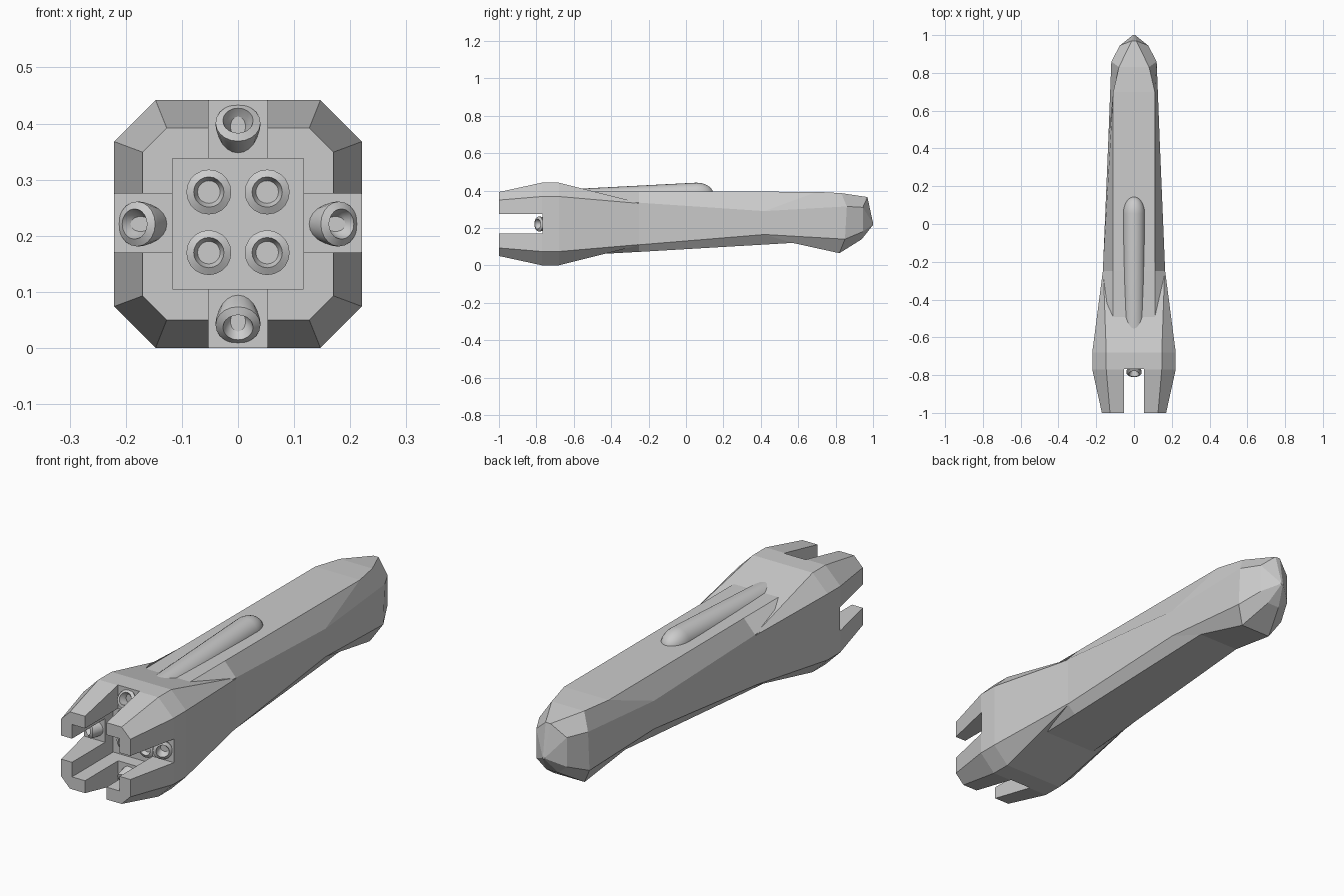
import bpy, bmesh, math
from mathutils import Vector, Matrix

if "Cube" in bpy.data.objects:
    bpy.data.objects.remove(bpy.data.objects["Cube"])


def make_object(name, bm):
    bmesh.ops.recalc_face_normals(bm, faces=bm.faces)
    mesh = bpy.data.meshes.new(name)
    bm.to_mesh(mesh)
    bm.free()
    obj = bpy.data.objects.new(name, mesh)
    bpy.context.collection.objects.link(obj)
    return obj


def loft(name, rings):
    bm = bmesh.new()
    loops = [[bm.verts.new(p) for p in ring] for ring in rings]
    n = len(loops[0])
    for a, b in zip(loops, loops[1:]):
        for i in range(n):
            j = (i + 1) % n
            bm.faces.new((a[i], a[j], b[j], b[i]))
    bm.faces.new(loops[0])
    bm.faces.new(loops[-1])
    return make_object(name, bm)


def mirrored(half):
    """Close a right-hand half profile with its mirror image."""
    return half + [(-x, y, z) for x, y, z in reversed(half)]


def smooth(obj, angle=35):
    bpy.ops.object.select_all(action='DESELECT')
    obj.select_set(True)
    bpy.context.view_layer.objects.active = obj
    bpy.ops.object.shade_smooth_by_angle(angle=math.radians(angle))


def cut_box(target, x, y, z):
    bm = bmesh.new()
    size = Vector((x[1] - x[0], y[1] - y[0], z[1] - z[0]))
    mid = Vector((sum(x) / 2, sum(y) / 2, sum(z) / 2))
    bmesh.ops.create_cube(bm, size=1, matrix=Matrix.Translation(mid) @ Matrix.Diagonal((*size, 1)))
    cutter = make_object("slot_cutter", bm)
    cutter.hide_render = True
    mod = target.modifiers.new("slot", 'BOOLEAN')
    mod.operation, mod.solver, mod.object = 'DIFFERENCE', 'EXACT', cutter
    bpy.context.view_layer.objects.active = target
    bpy.ops.object.modifier_apply(modifier=mod.name)
    bpy.data.objects.remove(cutter)


# Flared engine housing: chamfered square sections along y
CZ = 0.221
def flare_ring(y, hw, hz, c):
    return mirrored([(hw - c, y, CZ + hz), (hw, y, CZ + hz - c),
                     (hw, y, CZ - hz + c), (hw - c, y, CZ - hz)])

housing = loft("engine_housing", [
    flare_ring(-1.0, 0.17, 0.171, 0.043),
    flare_ring(-0.77, 0.221, 0.221, 0.074),
    flare_ring(-0.68, 0.221, 0.221, 0.074),
    flare_ring(-0.25, 0.165, 0.113, 0.003)])

# Cross slots and square nozzle bay leave four prongs
cut_box(housing, (-0.053, 0.053), (-1.2, -0.767), (-0.2, 0.7))
cut_box(housing, (-0.5, 0.5), (-1.2, -0.767), (0.17, 0.275))
cut_box(housing, (-0.117, 0.117), (-1.2, -0.71), (0.105, 0.338))

# Long faceted hull: four rails (top, upper side, lower side, bottom), mirrored
loft("main_hull", [mirrored(r) for r in (
    [(0.11, -0.6, 0.395), (0.178, -0.6, 0.358), (0.178, -0.6, 0.085), (0.135, -0.6, 0.053)],
    [(0.11, -0.25, 0.395), (0.165, -0.25, 0.335), (0.165, -0.25, 0.11), (0.125, -0.25, 0.072)],
    [(0.11, 0.70, 0.393), (0.137, 0.42, 0.29), (0.137, 0.42, 0.165), (0.10, 0.57, 0.12)],
    [(0.08, 0.83, 0.386), (0.12, 0.86, 0.315), (0.12, 0.85, 0.14), (0.075, 0.82, 0.065)],
    [(0.012, 0.97, 0.365), (0.075, 0.945, 0.31), (0.075, 0.945, 0.18), (0.03, 0.94, 0.14)],
    [(0.004, 1.0, 0.226), (0.006, 1.0, 0.223), (0.006, 1.0, 0.219), (0.004, 1.0, 0.216)])])

# Rounded spine fairing on top, sinking toward the engine end
def spine_ring(y, z, r):
    return [(r * math.cos(t), y, z + r * math.sin(t))
            for t in (2 * math.pi * i / 24 for i in range(24))]

R = 0.058
rings = [spine_ring(-0.62, 0.349, R)]
for k in range(9):
    a = math.radians(88 * k / 8)
    rings.append(spine_ring(0.055 + 0.09 * math.sin(a), 0.384, R * math.cos(a)))
smooth(loft("spine_fairing", rings), 40)


# Lathed thruster nozzle with conical throat
def nozzle(name, location, direction):
    profile = [(0.03, -0.06), (0.04, -0.012), (0.04, -0.003), (0.027, 0.004),
               (0.022, -0.012), (0.008, -0.035), (0.006, -0.045)]
    rot = Vector(direction).to_track_quat('Z', 'Y')
    obj = loft(name, [[Vector(location) + rot @ Vector((r * math.cos(t), r * math.sin(t), h))
                       for t in (2 * math.pi * i / 20 for i in range(20))] for r, h in profile])
    smooth(obj)


# Four main thrusters in the bay
for x in (-0.052, 0.052):
    for z in (0.17, 0.278):
        nozzle("main_thruster", (x, -0.725, z), (0, -1, 0))

# Four tilted steering thrusters in the slots
tilt = math.radians(35)
for dx, dz in ((1, 0), (-1, 0), (0, 1), (0, -1)):
    nozzle("steering_thruster", (0.182 * dx, -0.79, CZ + 0.182 * dz),
           (dx * math.sin(tilt), -math.cos(tilt), dz * math.sin(tilt)))
